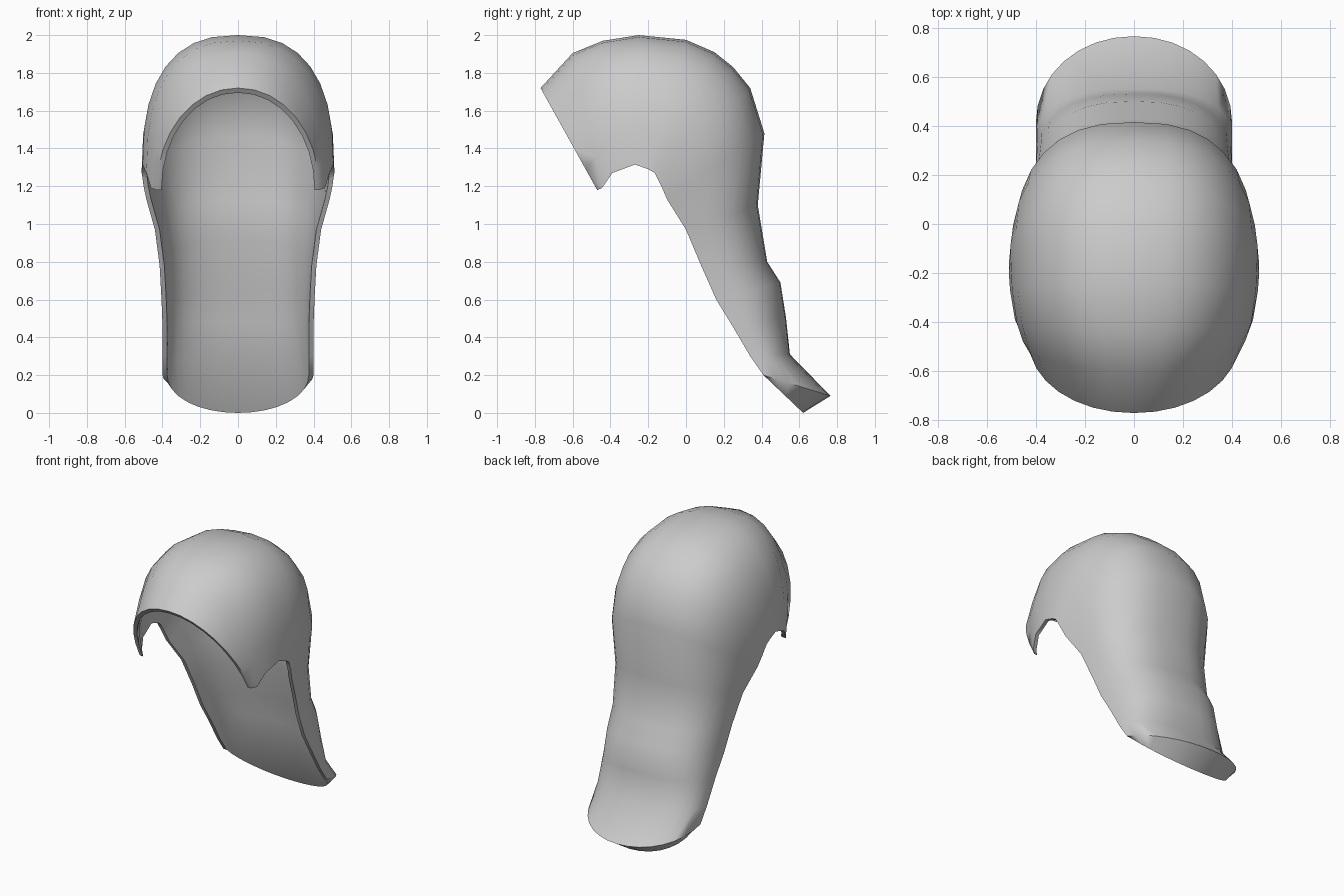
import bpy, bmesh
from math import sin, cos, pi

if "Cube" in bpy.data.objects:
    bpy.data.objects.remove(bpy.data.objects["Cube"])

# Ribs run from the front hairline over the crown and down the back to the tip:
# outer centre (y, z), half width, side rim (y, z), inner centre (y, z)
RIBS = [
    (-.77, 1.72, .43, -.47, 1.18, -.75, 1.695),
    (-.60, 1.905, .46, -.445, 1.19, -.59, 1.86),
    (-.44, 1.97, .485, -.39, 1.27, -.43, 1.93),
    (-.25, 2.00, .505, -.27, 1.315, -.25, 1.96),
    (.00, 1.975, .51, -.20, 1.29, -.01, 1.935),
    (.15, 1.91, .51, -.165, 1.27, .13, 1.87),
    (.25, 1.83, .505, -.15, 1.24, .22, 1.80),
    (.34, 1.72, .50, -.13, 1.20, .30, 1.70),
    (.415, 1.48, .485, -.10, 1.13, .37, 1.47),
    (.38, 1.10, .44, .00, .97, .33, 1.12),
    (.43, .80, .415, .08, .78, .345, .92),
    (.50, .69, .405, .16, .60, .41, .66),
    (.53, .50, .40, .24, .47, .445, .48),
    (.55, .31, .40, .34, .30, .48, .27),
    (.765, .09, .40, .41, .20, .62, .00),
]
HALF = 8  # steps from centre to each side


def rib_points(cy, cz, w, ey, ez, n):
    """Rounded arch from one side rim through the centre to the other."""
    pts = []
    for i in range(-HALF, HALF + 1):
        a = abs(i) / HALF * pi / 2
        s = sin(a) ** (2 / n)
        c = max(cos(a), 0) ** (2 / n) if abs(i) < HALF else 0
        x = w * s * (1 if i >= 0 else -1)
        pts.append((x, ey + (cy - ey) * c, ez + (cz - ez) * c))
    return pts


bm = bmesh.new()


def sheet(rows):
    grid = [[bm.verts.new(p) for p in row] for row in rows]
    for r0, r1 in zip(grid, grid[1:]):
        for k in range(len(r0) - 1):
            bm.faces.new((r0[k], r0[k + 1], r1[k + 1], r1[k]))
    return grid


def border(g):
    return (g[0] + [r[-1] for r in g[1:]] + g[-1][-2::-1]
            + [r[0] for r in g[-2:0:-1]])


# Outer and inner sheets, fuller arch away from the two ends
last = len(RIBS) - 1
power = [2.05 if i in (0, last) else 2.2 if i == 1 else 2.5 for i in range(last + 1)]
outer = sheet([rib_points(*r[:5], n) for r, n in zip(RIBS, power)])
inner = sheet([rib_points(r[5], r[6], r[2] - .025, r[3], r[4], n)
               for r, n in zip(RIBS, power)])

# Close the rim between the sheets
bo, bi = border(outer), border(inner)
for k in range(len(bo)):
    j = (k + 1) % len(bo)
    bm.faces.new((bo[k], bo[j], bi[j], bi[k]))
bmesh.ops.recalc_face_normals(bm, faces=bm.faces)

mesh = bpy.data.meshes.new("long_hair")
bm.to_mesh(mesh)
bm.free()
hair = bpy.data.objects.new("long_hair", mesh)
bpy.context.collection.objects.link(hair)
bpy.context.view_layer.objects.active = hair
hair.select_set(True)
bpy.ops.object.shade_smooth_by_angle(angle=pi / 3)
